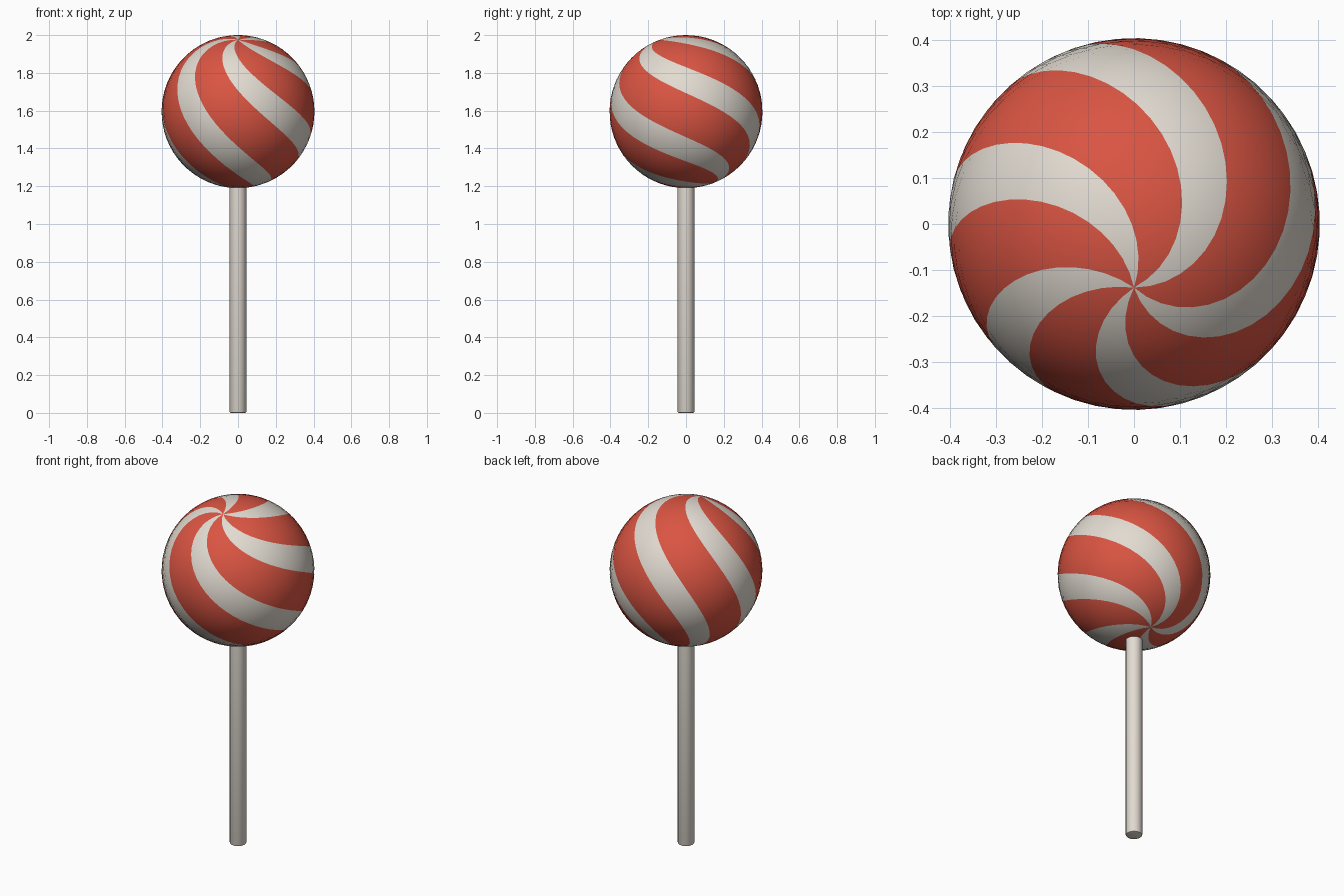
import bpy, bmesh, math
from mathutils import Matrix

if "Cube" in bpy.data.objects:
    bpy.data.objects.remove(bpy.data.objects["Cube"])

R, CZ = 0.405, 1.595          # candy radius and centre height
TILT = math.radians(20)       # candy axis leans to the front
COLS, RINGS = 50, 36          # ten columns per stripe pair, five pairs


def material(name, rgb):
    m = bpy.data.materials.new(name)
    m.diffuse_color = (*rgb, 1)
    m.use_nodes = True
    m.node_tree.nodes["Principled BSDF"].inputs["Base Color"].default_value = m.diffuse_color
    return m


red = material("candy red", (0.70, 0.09, 0.055))
cream = material("cream white", (0.76, 0.71, 0.64))


def finish(bm, name, mats):
    bmesh.ops.recalc_face_normals(bm, faces=bm.faces)
    me = bpy.data.meshes.new(name)
    bm.to_mesh(me)
    bm.free()
    ob = bpy.data.objects.new(name, me)
    bpy.context.collection.objects.link(ob)
    for m in mats:
        me.materials.append(m)
    bpy.ops.object.select_all(action='DESELECT')
    ob.select_set(True)
    bpy.context.view_layer.objects.active = ob
    bpy.ops.object.shade_smooth_by_angle(angle=math.radians(40))
    return ob


# Candy ball: the columns swirl half a turn from pole to pole
bm = bmesh.new()
top = bm.verts.new((0, 0, R))
bottom = bm.verts.new((0, 0, -R))
rings = []
for i in range(1, RINGS):
    t = math.pi * i / RINGS
    rings.append([bm.verts.new((R * math.sin(t) * math.cos(p), R * math.sin(t) * math.sin(p), R * math.cos(t)))
                  for p in (2 * math.pi * j / COLS + t for j in range(COLS))])
for j in range(COLS):
    k = (j + 1) % COLS
    faces = [bm.faces.new((top, rings[0][j], rings[0][k])),
             bm.faces.new((bottom, rings[-1][k], rings[-1][j]))]
    for a, b in zip(rings, rings[1:]):
        faces.append(bm.faces.new((a[j], b[j], b[k], a[k])))
    for f in faces:
        f.material_index = 1 if j % 10 < 4 else 0   # cream stripe is 40 percent
bm.transform(Matrix.Translation((0, 0, CZ)) @ Matrix.Rotation(TILT, 4, 'X'))
finish(bm, "candy_ball", [red, cream])

# Stick, with a slightly eased lower rim, ending inside the candy
bm = bmesh.new()
bmesh.ops.create_cone(bm, cap_ends=True, segments=24, radius1=0.044, radius2=0.044, depth=1.3,
                      matrix=Matrix.Translation((0, 0, 0.65)))
rim = [e for e in bm.edges if all(v.co.z < 0.01 for v in e.verts)]
bmesh.ops.bevel(bm, geom=rim, offset=0.006, segments=2, affect='EDGES', profile=0.5)
finish(bm, "stick", [cream])
